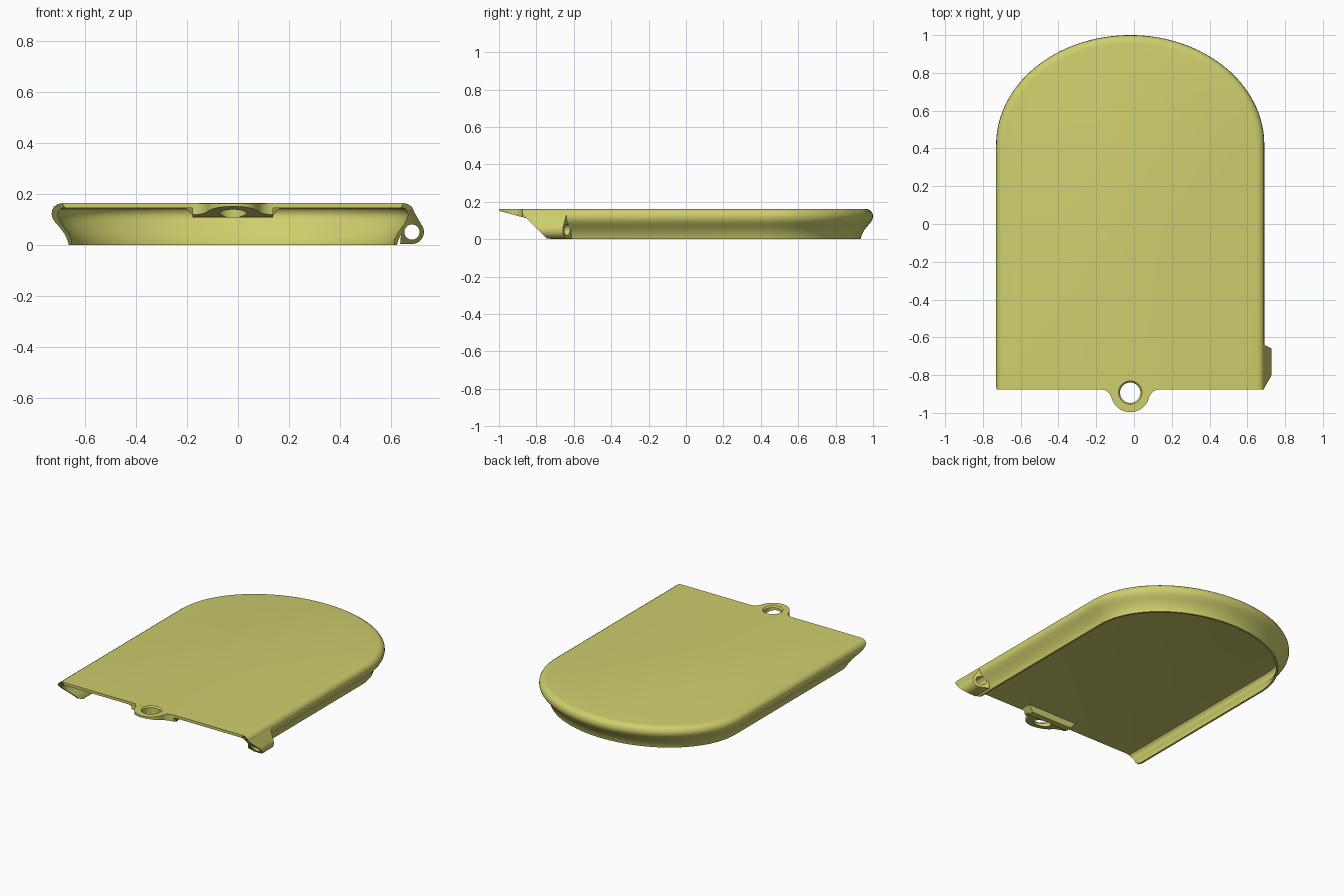
import bpy, bmesh, math

if "Cube" in bpy.data.objects:
    bpy.data.objects.remove(bpy.data.objects["Cube"])

CX, HALF_W, FRONT, SPRING, RISE = -0.02, 0.71, -0.875, 0.42, 0.58
LUG_Y = -0.893

mat = bpy.data.materials.new("olive yellow")
mat.diffuse_color = (0.62, 0.62, 0.155, 1)
mat.use_nodes = True
mat.node_tree.nodes["Principled BSDF"].inputs["Base Color"].default_value = mat.diffuse_color


def make(name, bm):
    bmesh.ops.recalc_face_normals(bm, faces=bm.faces[:])
    me = bpy.data.meshes.new(name)
    bm.to_mesh(me)
    bm.free()
    ob = bpy.data.objects.new(name, me)
    bpy.context.collection.objects.link(ob)
    me.materials.append(mat)
    return ob


def prism(name, lower, upper):
    """Solid between two matching loops of points."""
    bm = bmesh.new()
    a = [bm.verts.new(p) for p in lower]
    b = [bm.verts.new(p) for p in upper]
    n = len(a)
    for i in range(n):
        j = (i + 1) % n
        bm.faces.new((a[i], a[j], b[j], b[i]))
    bm.faces.new(a)
    bm.faces.new(b)
    return make(name, bm)


def cut(ob, cutter):
    m = ob.modifiers.new("hole", "BOOLEAN")
    m.operation = "DIFFERENCE"
    m.solver = "EXACT"
    m.object = cutter
    cutter.hide_render = True
    cutter.hide_set(True)


def smooth(ob):
    bpy.ops.object.select_all(action="DESELECT")
    ob.select_set(True)
    bpy.context.view_layer.objects.active = ob
    for m in list(ob.modifiers):
        bpy.ops.object.modifier_apply(modifier=m.name)
    bpy.ops.object.shade_smooth_by_angle(angle=math.radians(32))


def front_y(z):
    """Slanted front end of the side walls."""
    if z >= 0.135:
        return FRONT
    return -0.72 if z < 0.005 else -0.74 - z


# Shell: rim profile (inset, height) swept around the arch, closed by two plates
profile = [(.042, .163), (.025, .160), (.010, .150), (.002, .136), (0, .12),
           (.004, .104), (.014, .088), (.030, .070), (.046, .050), (.057, .030),
           (.064, .012), (.067, 0), (.080, 0), (.077, .020), (.068, .040),
           (.055, .060), (.040, .080), (.028, .100), (.024, .115), (.027, .130),
           (.036, .141), (.052, .145)]
path = [(HALF_W, FRONT, 1, 0)]
for i in range(65):
    t = math.pi * i / 64
    nx, ny = math.cos(t) / HALF_W, math.sin(t) / RISE
    k = math.hypot(nx, ny)
    path.append((HALF_W * math.cos(t), SPRING + RISE * math.sin(t), nx / k, ny / k))
path.append((-HALF_W, FRONT, -1, 0))

bm = bmesh.new()
rings = []
for i, (x, y, nx, ny) in enumerate(path):
    end = i in (0, len(path) - 1)
    rings.append([bm.verts.new((CX + x - nx * d, front_y(z) if end else y - ny * d, z))
                  for d, z in profile])
for r, s in zip(rings, rings[1:]):
    for k in range(len(profile) - 1):
        bm.faces.new((r[k], r[k + 1], s[k + 1], s[k]))
bm.faces.new([r[0] for r in rings])
bm.faces.new([r[-1] for r in rings])
bm.faces.new(rings[0])
bm.faces.new(rings[-1])
bm.faces.new((rings[0][0], rings[-1][0], rings[-1][-1], rings[0][-1]))
shell = make("cover_shell", bm)

# Front lug: round tab with concave fillets, underside sloping down to the rear
R, F = 0.103, 0.06
fy = FRONT - F
fx = math.sqrt((R + F) ** 2 - (fy - LUG_Y) ** 2)
join = math.atan2(fy - LUG_Y, fx)
half = [(fx, -0.835), (fx, FRONT)]
for i in range(1, 9):
    t = math.pi / 2 + (math.pi / 2 + join) * i / 8
    half.append((fx + F * math.cos(t), fy + F * math.sin(t)))
for i in range(1, 17):
    t = join + (-math.pi / 2 - join) * i / 16
    half.append((R * math.cos(t), LUG_Y + R * math.sin(t)))
outline = half + [(-x, y) for x, y in reversed(half[:-1])]


def slope(y):
    return 0.152 - (y + 1) * 0.27


lug = prism("front_lug", [(CX + x, y, slope(y)) for x, y in outline],
            [(CX + x, y, 0.1627) for x, y in outline])

# Tapered stiffener beneath the lug
wedge = prism("lug_stiffener",
              [(CX - .15, -.845, .107), (CX + .15, -.845, .107),
               (CX + .15, -.805, .107), (CX - .15, -.805, .107)],
              [(CX - .19, -.872, .150), (CX + .19, -.872, .150),
               (CX + .19, -.795, .150), (CX - .19, -.795, .150)])


# Hole through the lug, with a small chamfer at the top
def circle(r, z, n=40):
    return [(CX + r * math.cos(2 * math.pi * i / n),
             LUG_Y + r * math.sin(2 * math.pi * i / n), z) for i in range(n)]


hole = prism("lug_hole_cutter", circle(.054, .05), circle(.054, .25))
rim = prism("lug_chamfer_cutter", circle(.052, .151), circle(.066, .168))
for ob in (shell, lug, wedge):
    cut(ob, hole)
for ob in (shell, lug):
    cut(ob, rim)

# Side hinge eye: rounded section blended up into the right wall
HX, HZ, HR = 0.681, 0.05, 0.047
section = [(.635, .003), (HX, .003)]
for i in range(1, 15):
    t = -math.pi / 2 + math.radians(115) * i / 14
    section.append((HX + HR * math.cos(t), HZ + HR * math.sin(t)))
section += [(.688, .132), (.675, .135), (.655, .09), (.640, .06)]
hinge = prism("hinge_eye", [(x, -.74 - z, z) for x, z in section],
              [(x, -.64 - .5 * (x - .69), z) for x, z in section])
ring = [(HX + .030 * math.cos(2 * math.pi * i / 28),
         HZ + .030 * math.sin(2 * math.pi * i / 28)) for i in range(28)]
pin = prism("hinge_hole_cutter", [(x, -1, z) for x, z in ring],
            [(x, -.5, z) for x, z in ring])
cut(hinge, pin)

for ob in (shell, lug, wedge, hinge):
    smooth(ob)
for ob in (hole, rim, pin):
    bpy.data.objects.remove(ob)
